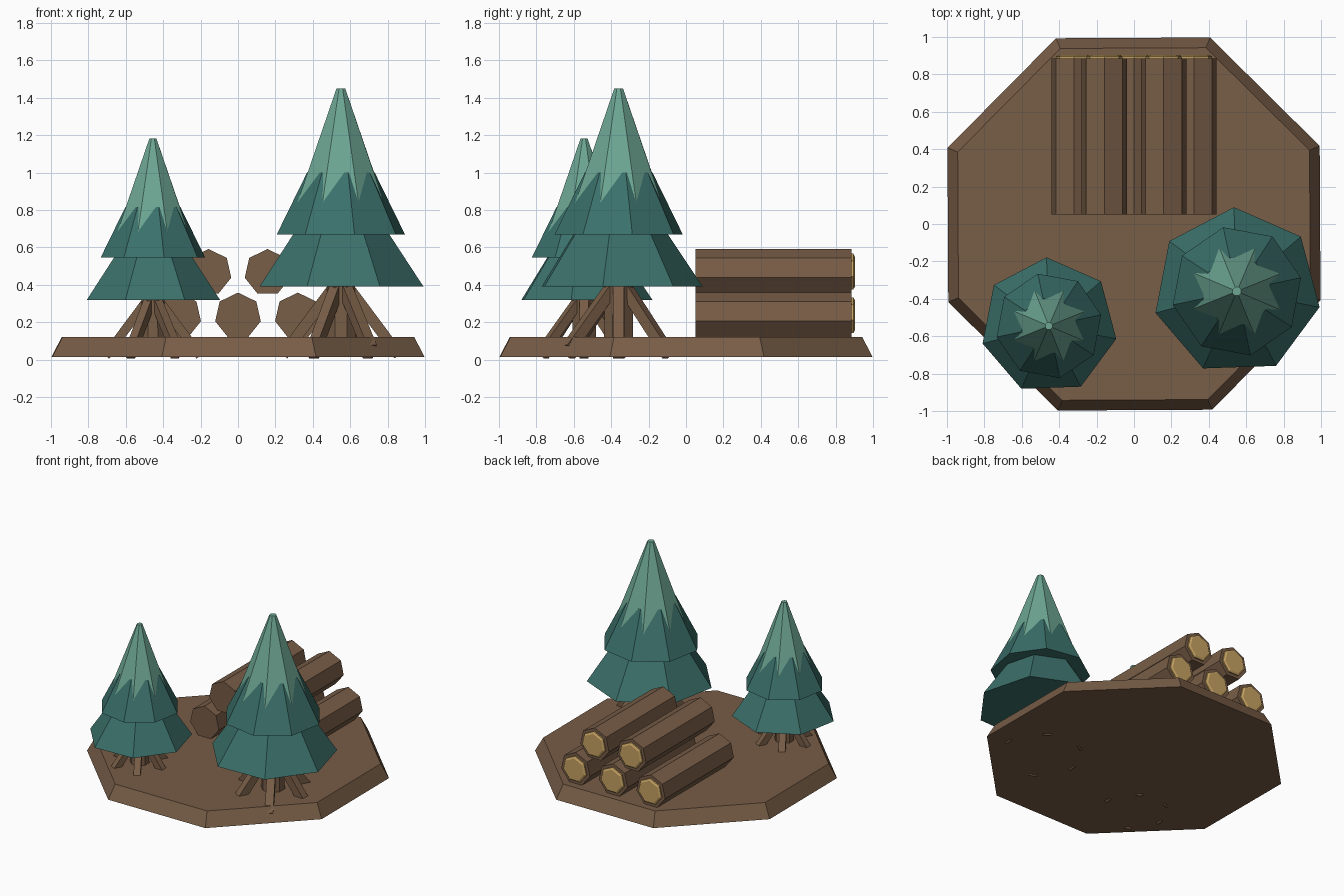
import bpy, bmesh
from math import cos, sin, radians
from mathutils import Matrix, Vector

old = bpy.data.objects.get("Cube")
if old:
    bpy.data.objects.remove(old, do_unlink=True)


def material(name, rgb):
    """Flat material from sRGB bytes."""
    col = [((c / 255 + 0.055) / 1.055) ** 2.4 for c in rgb] + [1]
    m = bpy.data.materials.new(name)
    m.use_nodes = True
    m.diffuse_color = col
    m.node_tree.nodes["Principled BSDF"].inputs["Base Color"].default_value = col
    return m


BROWN = material("bark_brown", (120, 93, 71))
TEAL = material("needle_teal", (59, 112, 106))
MINT = material("needle_mint", (109, 166, 147))
TAN = material("cut_wood_tan", (198, 162, 98))


def stack(name, sides, phase, rings, mat, matrix=Matrix()):
    """Flat-shaded solid through rings of (radius, height)."""
    bm = bmesh.new()
    loops = []
    for r, z in rings:
        angles = [radians(phase + 360 * i / sides) for i in range(sides)]
        loops.append([bm.verts.new((r * cos(a), r * sin(a), z)) for a in angles])
    for low, high in zip(loops, loops[1:]):
        for i in range(sides):
            j = (i + 1) % sides
            bm.faces.new((low[i], low[j], high[j], high[i]))
    bm.faces.new(loops[0][::-1])
    bm.faces.new(loops[-1])
    bm.transform(matrix)
    bmesh.ops.recalc_face_normals(bm, faces=bm.faces)
    mesh = bpy.data.meshes.new(name)
    bm.to_mesh(mesh)
    bm.free()
    mesh.materials.append(mat)
    obj = bpy.data.objects.new(name, mesh)
    bpy.context.collection.objects.link(obj)
    return obj


def tree(name, x, y, scale):
    place = Matrix.Translation((x, y, 0)) @ Matrix.Scale(scale, 4)
    # Foliage tiers
    stack(name + "_lower_tier", 7, 92, [(0.45, 0.39), (0.25, 0.69)], TEAL, place)
    stack(name + "_middle_tier", 8, 12, [(0.35, 0.67), (0.185, 1.0)], TEAL, place)
    stack(name + "_top_tier", 8, 22, [(0.262, 0.81), (0.025, 1.45)], MINT, place)
    # Trunk and splayed roots
    stack(name + "_trunk", 8, 22.5, [(0.085, 0.06), (0.08, 0.45)], BROWN, place)
    for i in range(6):
        a = radians(60 * i - 60)
        tip_z = 0.06 if i == 0 else 0.024
        start = Vector((0.03 * cos(a), 0.03 * sin(a), 0.4))
        end = Vector((0.31 * cos(a), 0.31 * sin(a), tip_z))
        d = (end - start).normalized()
        side = Vector((-sin(a), cos(a), 0))
        turn = Matrix((d.cross(side), side, -d)).transposed().to_4x4()
        stack(f"{name}_root_{i + 1}", 4, 45, [(0.042, 0), (0.042, (end - start).length)],
              BROWN, place @ Matrix.Translation(end) @ turn)


# Ground slab
stack("ground_slab", 8, 22.8, [(1.077, 0.015), (1.018, 0.12)], BROWN)

# Trees
tree("small_tree", -0.455, -0.545, 0.815)
tree("large_tree", 0.55, -0.36, 1.0)

# Log pile with pale cut ends at the back
spots = [(-0.32, 0.233), (0, 0.233), (0.32, 0.233), (-0.158, 0.466), (0.158, 0.466)]
for i, (x, z) in enumerate(spots):
    lay = Matrix.Translation((x, 0, z)) @ Matrix.Rotation(radians(-90), 4, "X")
    stack(f"log_{i + 1}", 7, -90, [(0.125, 0.05), (0.125, 0.885)], BROWN, lay)
    stack(f"log_end_{i + 1}", 7, -90, [(0.1, 0.88), (0.1, 0.895), (0.085, 0.903)], TAN, lay)
